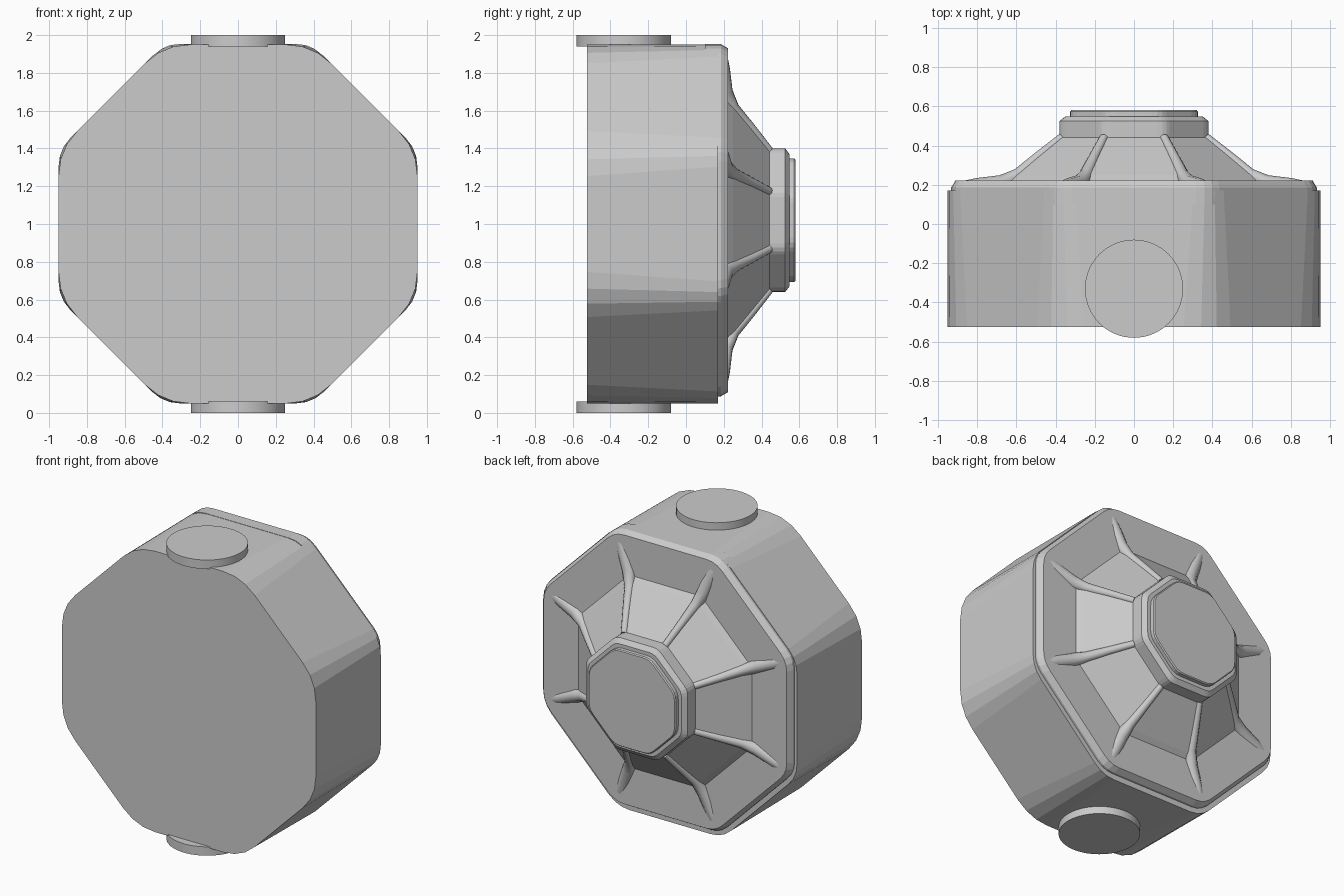
import bpy, bmesh
from math import pi, cos, sin, tan, radians
from mathutils import Vector

cube = bpy.data.objects.get("Cube")
if cube:
    bpy.data.objects.remove(cube, do_unlink=True)

grey = bpy.data.materials.new("light grey")
grey.use_nodes = True
COLOUR = (0.6, 0.6, 0.6, 1)
grey.diffuse_color = COLOUR
grey.node_tree.nodes["Principled BSDF"].inputs["Base Color"].default_value = COLOUR


def octagon(apothem, fillet, y, zc, steps=3):
    """Octagon in the XZ plane with rounded corners."""
    pts = []
    radius = apothem / cos(pi / 8)
    corners = [Vector((radius * cos(a), y, zc + radius * sin(a)))
               for a in (pi / 8 + i * pi / 4 for i in range(8))]
    for i, c in enumerate(corners):
        a = c + (corners[i - 1] - c).normalized() * fillet
        b = c + (corners[(i + 1) % 8] - c).normalized() * fillet
        for s in range(steps + 1):
            t = s / steps
            pts.append(a * (1 - t) ** 2 + c * 2 * t * (1 - t) + b * t * t)
    return pts


def loft(name, rings, zc):
    """Closed solid through (apothem, fillet, y) octagon rings."""
    bm = bmesh.new()
    loops = [[bm.verts.new(p) for p in octagon(a, f, y, zc)] for a, f, y in rings]
    for lo, hi in zip(loops, loops[1:]):
        n = len(lo)
        for i in range(n):
            j = (i + 1) % n
            bm.faces.new((lo[i], lo[j], hi[j], hi[i]))
    bm.faces.new(loops[0])
    bm.faces.new(loops[-1])
    bmesh.ops.recalc_face_normals(bm, faces=bm.faces)
    mesh = bpy.data.meshes.new(name)
    bm.to_mesh(mesh)
    bm.free()
    mesh.materials.append(grey)
    obj = bpy.data.objects.new(name, mesh)
    bpy.context.collection.objects.link(obj)
    return obj


# Octagonal housing, with softer corners at the front
loft("housing", [(0.95, 0.14, -0.525), (0.95, 0.09, 0.17)], 1.0)

# Rear parts share a slightly raised centre
ZC = 1.02
loft("rear_lid", [(0.932, 0.07, 0.1), (0.932, 0.07, 0.185), (0.91, 0.07, 0.223)], ZC)
loft("rear_cone", [(0.65, 0.01, 0.2), (0.65, 0.01, 0.223), (0.62, 0.01, 0.25),
                   (0.38, 0.01, 0.442)], ZC)
loft("hub", [(0.38, 0.035, 0.43), (0.38, 0.035, 0.525), (0.35, 0.035, 0.548)], ZC)
loft("hub_cap", [(0.326, 0.045, 0.54), (0.326, 0.045, 0.573), (0.32, 0.045, 0.58)], ZC)

# Ribs running down the cone corners and out over the lid: radius out, y, thickness
RIB = [(0.95, 0.178, 0.04), (0.86, 0.19, 0.045), (0.73, 0.205, 0.045),
       (0.64, 0.25, 0.034), (0.53, 0.342, 0.026), (0.4, 0.44, 0.022)]
for i in range(8):
    a = pi / 8 + i * pi / 4
    curve = bpy.data.curves.new("rib", "CURVE")
    curve.dimensions = "3D"
    curve.bevel_depth = 1.0
    curve.bevel_resolution = 3
    curve.use_fill_caps = True
    spline = curve.splines.new("POLY")
    spline.points.add(len(RIB) - 1)
    for p, (r, y, thick) in zip(spline.points, RIB):
        p.co = (r * cos(a), y, ZC + r * sin(a), 1)
        p.radius = thick
    curve.materials.append(grey)
    bpy.context.collection.objects.link(bpy.data.objects.new("rib_%d" % (i + 1), curve))

# Round mounting discs above and below
for name, z in (("top_disc", 1.97), ("bottom_disc", 0.03)):
    bpy.ops.mesh.primitive_cylinder_add(vertices=64, radius=0.25, depth=0.06,
                                        location=(0, -0.33, z))
    disc = bpy.context.object
    disc.name = name
    disc.data.materials.append(grey)
    bpy.ops.object.shade_smooth_by_angle(angle=radians(30))
